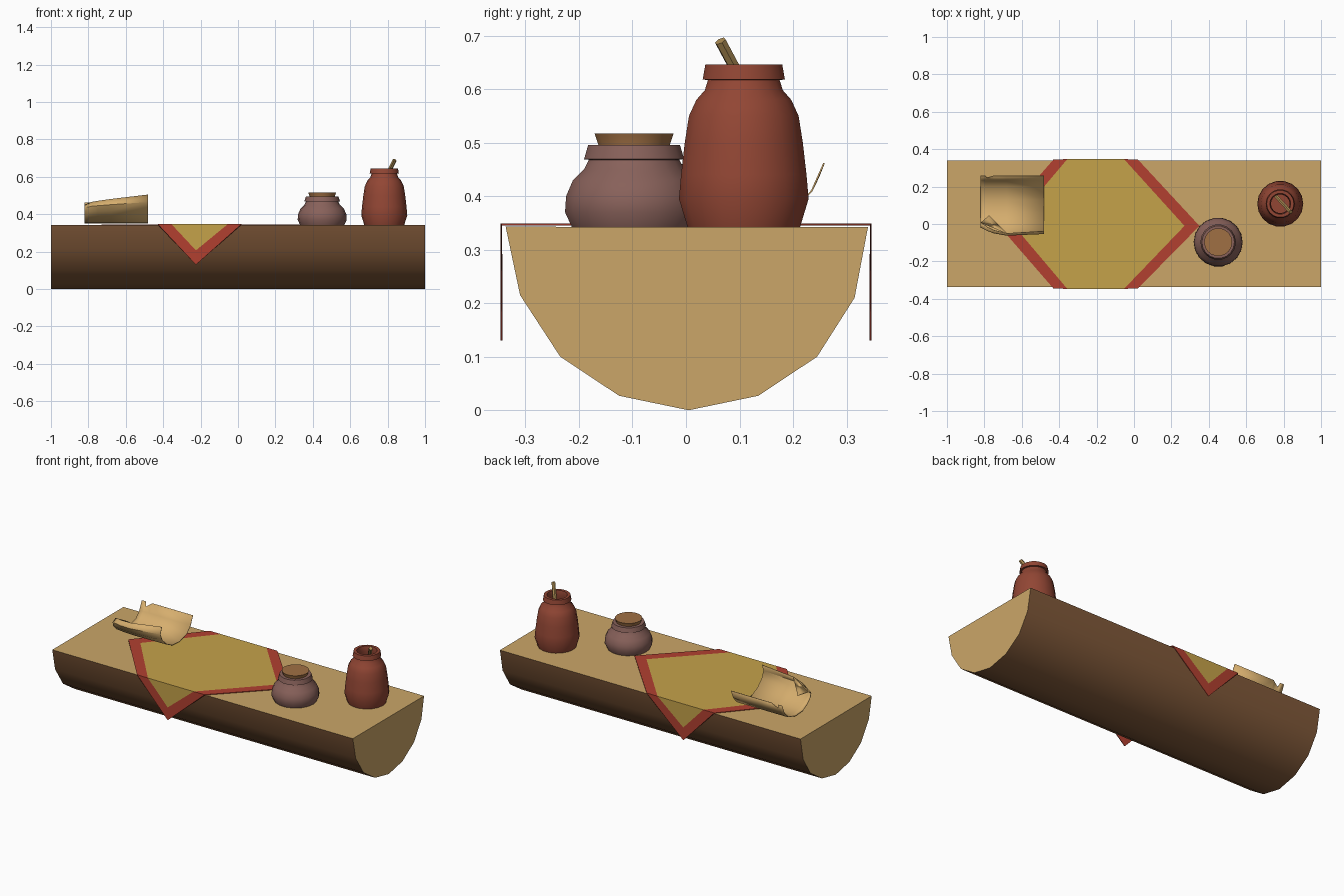
import bpy, bmesh, math
from mathutils import Vector

if "Cube" in bpy.data.objects:
    bpy.data.objects.remove(bpy.data.objects["Cube"])


def lin(c):
    c /= 255
    return c / 12.92 if c <= 0.04045 else ((c + 0.055) / 1.055) ** 2.4


def material(name, r, g, b):
    m = bpy.data.materials.new(name)
    m.diffuse_color = (lin(r), lin(g), lin(b), 1)
    m.use_nodes = True
    m.node_tree.nodes["Principled BSDF"].inputs["Base Color"].default_value = m.diffuse_color
    return m


WOOD = material("cut wood", 203, 166, 104)
BARK = material("bark brown", 130, 90, 58)
GOLD = material("cloth gold", 197, 162, 74)
RED = material("cloth red", 178, 64, 48)
CLAY = material("red clay", 146, 70, 52)
MAUVE = material("mauve clay", 136, 97, 90)
CORK = material("cork", 160, 112, 68)
PAPER = material("parchment", 214, 174, 110)
STICK = material("stick wood", 170, 138, 82)


def make(name, verts, faces, mats, smooth=None):
    me = bpy.data.meshes.new(name)
    me.from_pydata(verts, [], faces)
    ob = bpy.data.objects.new(name, me)
    bpy.context.collection.objects.link(ob)
    for m in mats:
        me.materials.append(m)
    bm = bmesh.new()
    bm.from_mesh(me)
    bmesh.ops.recalc_face_normals(bm, faces=bm.faces)
    bm.to_mesh(me)
    bm.free()
    if smooth:
        bpy.ops.object.select_all(action='DESELECT')
        ob.select_set(True)
        bpy.context.view_layer.objects.active = ob
        bpy.ops.object.shade_smooth_by_angle(angle=math.radians(smooth))
    return ob


def thicken(ob, t):
    s = ob.modifiers.new("thickness", 'SOLIDIFY')
    s.thickness, s.offset = t, 0


def lathe(name, profile, centre, mat, n=18):
    """Closed turned shape; first and last rings are capped."""
    verts = [(centre[0] + r * math.cos(2 * math.pi * k / n),
              centre[1] + r * math.sin(2 * math.pi * k / n), z)
             for r, z in profile for k in range(n)]
    faces = [(i * n + k, i * n + (k + 1) % n, (i + 1) * n + (k + 1) % n, (i + 1) * n + k)
             for i in range(len(profile) - 1) for k in range(n)]
    last = (len(profile) - 1) * n
    faces += [tuple(range(n)), tuple(range(last, last + n))]
    return make(name, verts, faces, [mat], 40)


# Half log: bark on the curved side, cut wood on the top and ends
section = [(-0.337, 0.343), (-0.31, 0.215), (-0.235, 0.10), (-0.125, 0.027), (0.005, 0.0),
           (0.135, 0.027), (0.245, 0.10), (0.315, 0.21), (0.34, 0.342)]
n = len(section)
log = make("half_log", [(x, y, z) for x in (-1, 1) for y, z in section],
           [(i, (i + 1) % n, n + (i + 1) % n, n + i) for i in range(n)]
           + [tuple(range(n)), tuple(range(n, 2 * n))], [WOOD, BARK], 40)
for p in log.data.polygons:
    p.material_index = 0 if abs(p.normal.x) > 0.9 or p.normal.z > 0.9 else 1


# Diamond cloth with a border, folded down over the front and back edges
def cloth_ring(right, left, fold_half, drop):
    cx, y, z = -0.205, 0.345, 0.347
    a, b = cx + fold_half, cx - fold_half
    return [(right, -0.01, z), (a, y, z), (cx - 0.02, y, drop), (b, y, z),
            (left, 0, z), (b, -y, z), (cx - 0.02, -y, drop), (a, -y, z)]


outer = cloth_ring(0.35, -0.73, 0.225, 0.13)
inner = cloth_ring(0.27, -0.65, 0.152, 0.207)
faces = [(8 + i, 8 + (i + 1) % 8, (i + 1) % 8, i) for i in range(8)]
faces += [(8, 9, 11, 12, 13, 15), (9, 10, 11), (13, 14, 15)]
cloth = make("cloth", outer + inner, faces, [RED, GOLD])
for p in cloth.data.polygons:
    p.material_index = int(p.index >= 8)
thicken(cloth, 0.004)

# Tall open jar with a hollow neck
lathe("tall_jar", [(0.106, 0.34), (0.123, 0.395), (0.119, 0.44), (0.112, 0.50), (0.104, 0.55),
                   (0.090, 0.58), (0.074, 0.598), (0.068, 0.617), (0.078, 0.618), (0.073, 0.646),
                   (0.056, 0.646), (0.05, 0.615), (0.062, 0.58), (0.07, 0.50)],
      (0.782, 0.108), CLAY)

# Squat jar and its stopper
lathe("squat_jar", [(0.117, 0.34), (0.131, 0.37), (0.129, 0.40), (0.116, 0.43), (0.095, 0.45),
                    (0.086, 0.468), (0.095, 0.469), (0.087, 0.496), (0.06, 0.496)],
      (0.45, -0.097), MAUVE)
lathe("stopper", [(0.066, 0.48), (0.068, 0.497), (0.075, 0.517)], (0.45, -0.097), CORK)

# Stick leaning in the tall jar
a, b = Vector((0.753, 0.155, 0.52)), Vector((0.838, 0.064, 0.69))
bpy.ops.mesh.primitive_cylinder_add(vertices=6, radius=0.011, depth=(b - a).length,
                                    location=(a + b) / 2,
                                    rotation=(b - a).to_track_quat('Z', 'Y').to_euler())
stick = bpy.context.object
stick.name = "stick"
stick.data.materials.append(STICK)

# Curled parchment: U-shaped section swept along x, torn at the left end
curl = [(0.258, 0.462), (0.235, 0.41), (0.20, 0.373), (0.13, 0.353), (0.06, 0.358),
        (0.005, 0.385), (-0.035, 0.425), (-0.052, 0.465), (-0.038, 0.505)]
# x, back edge lowering, inward roll of the front edge, front edge lowering
stations = [(-0.82, 0.0, 0.045, 0.055), (-0.795, 0.0, 0.03, 0.045), (-0.785, 0.025, 0.022, 0.04),
            (-0.76, 0.008, 0.01, 0.036), (-0.75, 0.0, 0.005, 0.034),
            (-0.68, 0.0, -0.012, 0.024), (-0.48, 0.0, 0.0, 0.0)]
m = len(curl)
verts = []
for x, back, roll, low in stations:
    for j, (y, z) in enumerate(curl):
        f = max(0, j - 4) / 4
        verts.append((x, y + roll * f - (back * 0.4 if j == 0 else 0),
                      z - low * f * f - (back if j == 0 else 0)))
faces = [(i * m + j, i * m + j + 1, (i + 1) * m + j + 1, (i + 1) * m + j)
         for i in range(len(stations) - 1) for j in range(m - 1)]
# Folded corner flap hanging inside the torn front corner
k = len(verts)
verts.append((-0.775, 0.045, 0.43))
faces.append((m - 1, 5 * m + m - 1, k))
paper = make("parchment", verts, faces, [PAPER], 40)
thicken(paper, 0.003)
